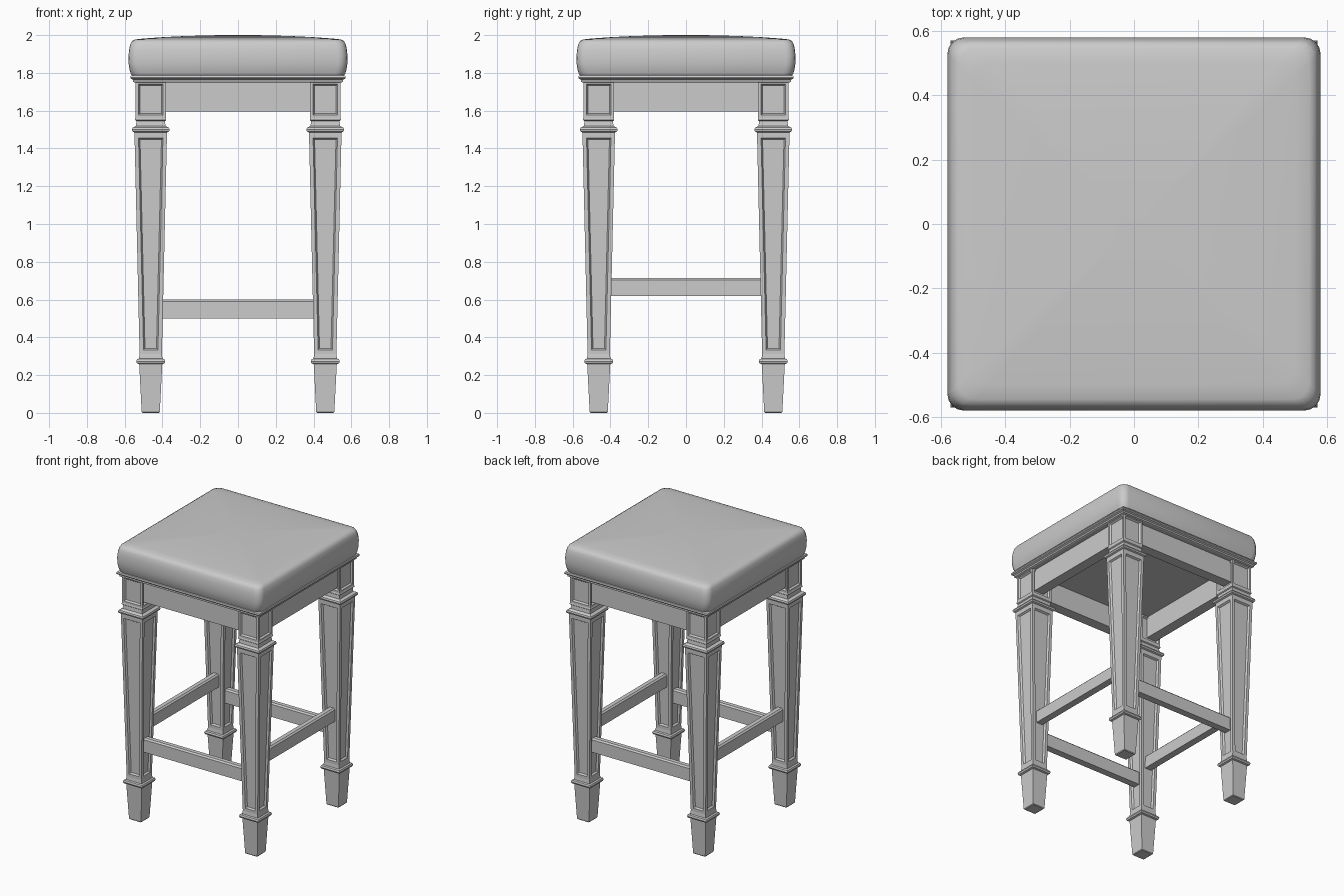
import bpy, bmesh, math

cube = bpy.data.objects.get("Cube")
if cube:
    bpy.data.objects.remove(cube, do_unlink=True)

grey = bpy.data.materials.new("plain grey")
grey.use_nodes = True
grey.diffuse_color = (0.6, 0.6, 0.6, 1)
grey.node_tree.nodes["Principled BSDF"].inputs["Base Color"].default_value = (0.6, 0.6, 0.6, 1)

LEG = 0.462  # leg centre distance from each axis


def add_object(name, bm, location=(0, 0, 0)):
    bmesh.ops.recalc_face_normals(bm, faces=bm.faces)
    mesh = bpy.data.meshes.new(name)
    bm.to_mesh(mesh)
    bm.free()
    mesh.materials.append(grey)
    obj = bpy.data.objects.new(name, mesh)
    obj.location = location
    bpy.context.collection.objects.link(obj)
    return obj


def square(half, radius=0, steps=1):
    """Outline of a square, optionally with rounded corners."""
    if not radius:
        return [(half, half), (-half, half), (-half, -half), (half, -half)]
    points = []
    for corner in range(4):
        mid = math.radians(45 + 90 * corner)
        cx = math.copysign(half - radius, math.cos(mid))
        cy = math.copysign(half - radius, math.sin(mid))
        for i in range(steps + 1):
            a = math.radians(90 * (corner + i / steps))
            points.append((cx + radius * math.cos(a), cy + radius * math.sin(a)))
    return points


def loft(bm, outlines):
    """Skin stacked (outline, z) rings; returns the side faces of each band."""
    rings = [[bm.verts.new((x, y, z)) for x, y in line] for line, z in outlines]
    bands = []
    for a, b in zip(rings, rings[1:]):
        n = len(a)
        bands.append([bm.faces.new((a[i], a[(i + 1) % n], b[(i + 1) % n], b[i]))
                      for i in range(n)])
    bm.faces.new(rings[0][::-1])
    bm.faces.new(rings[-1])
    return bands


def sink_panel(bm, faces, border):
    bmesh.ops.inset_individual(bm, faces=faces, thickness=border)
    bmesh.ops.inset_individual(bm, faces=faces, thickness=0.011, depth=-0.012)


def box(name, size, location, chamfer=0.0):
    bm = bmesh.new()
    bmesh.ops.create_cube(bm, size=1)
    bmesh.ops.scale(bm, vec=size, verts=bm.verts)
    if chamfer:
        edges = [e for e in bm.edges if all(v.co.z > 0 for v in e.verts)]
        bmesh.ops.bevel(bm, geom=edges, offset=chamfer, segments=1, affect='EDGES')
    return add_object(name, bm, location)


# Legs: foot, ankle ring, tapered panelled shaft, collar, panelled block
LEG_PROFILE = [
    (0.044, 0.0), (0.048, 0.005), (0.061, 0.258), (0.073, 0.262), (0.077, 0.272),
    (0.073, 0.284), (0.062, 0.288), (0.059, 0.312), (0.086, 1.475), (0.086, 1.485),
    (0.097, 1.49), (0.1, 1.5), (0.096, 1.51), (0.078, 1.52), (0.075, 1.545),
    (0.082, 1.55), (0.082, 1.558), (0.08, 1.562), (0.08, 1.755),
]
for side, sx in (("left", 1), ("right", -1)):
    for end, sy in (("front", -1), ("back", 1)):
        bm = bmesh.new()
        bands = loft(bm, [(square(h), z) for h, z in LEG_PROFILE])
        bmesh.ops.recalc_face_normals(bm, faces=bm.faces)
        sink_panel(bm, bands[7], 0.03)
        sink_panel(bm, bands[-1], 0.021)
        add_object(f"{end}_{side}_leg", bm, (sx * LEG, sy * LEG, 0))

# Apron boards and stretchers on each side
for name, s in (("front", -1), ("back", 1)):
    box(f"{name}_apron", (0.8, 0.075, 0.16), (0, s * 0.478, 1.675))
    box(f"{name}_stretcher", (0.83, 0.05, 0.1), (0, s * LEG, 0.55), 0.01)
for name, s in (("right", -1), ("left", 1)):
    box(f"{name}_apron", (0.075, 0.8, 0.16), (s * 0.478, 0, 1.675))
    box(f"{name}_stretcher", (0.05, 0.83, 0.094), (s * LEG, 0, 0.667), 0.01)

# Moulded seat board
bm = bmesh.new()
loft(bm, [(square(h), z) for h, z in (
    (0.545, 1.748), (0.555, 1.752), (0.555, 1.763), (0.567, 1.769),
    (0.57, 1.776), (0.567, 1.785), (0.555, 1.79))])
add_object("seat_board", bm)

# Padded cushion with rounded corners and a slight crown
bm = bmesh.new()
CUSHION = [(0.55, 1.788), (0.565, 1.79), (0.574, 1.815), (0.579, 1.85), (0.58, 1.885),
           (0.577, 1.92), (0.571, 1.95), (0.562, 1.968), (0.545, 1.977), (0.5, 1.982),
           (0.4, 1.989), (0.28, 1.995), (0.15, 1.999), (0.05, 2.0)]
loft(bm, [(square(h, 0.05 * min(1, h / 0.5), 4), z) for h, z in CUSHION])
cushion = add_object("seat_cushion", bm)
bpy.ops.object.select_all(action='DESELECT')
cushion.select_set(True)
bpy.context.view_layer.objects.active = cushion
bpy.ops.object.shade_smooth_by_angle(angle=math.radians(50))
